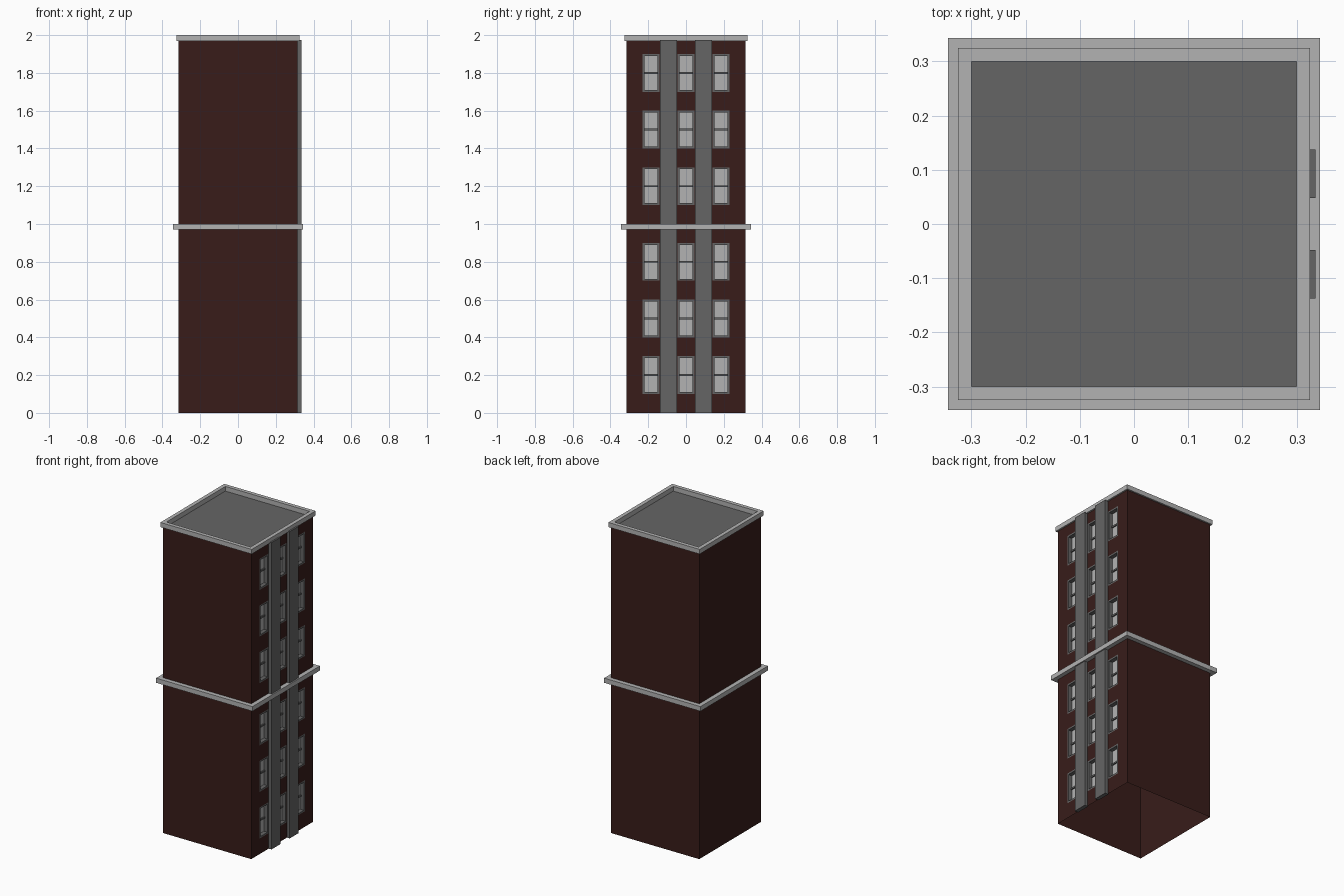
import bpy, bmesh

if "Cube" in bpy.data.objects:
    bpy.data.objects.remove(bpy.data.objects["Cube"])

W = 0.315          # half width of the walls
TOP = 1.97         # roof level


def material(name, rgb):
    m = bpy.data.materials.new(name)
    m.diffuse_color = (*rgb, 1)
    m.use_nodes = True
    m.node_tree.nodes["Principled BSDF"].inputs["Base Color"].default_value = m.diffuse_color
    return m


BRICK = material("brick", (0.040, 0.012, 0.010))
DARK = material("dark_grey", (0.13, 0.13, 0.13))
LIGHT = material("light_grey", (0.45, 0.45, 0.45))


def finish(name, bm, mat):
    bmesh.ops.remove_doubles(bm, verts=bm.verts, dist=1e-5)
    me = bpy.data.meshes.new(name)
    bm.to_mesh(me)
    bm.free()
    me.materials.append(mat)
    ob = bpy.data.objects.new(name, me)
    bpy.context.collection.objects.link(ob)
    return ob


def quad(bm, *pts):
    bm.faces.new([bm.verts.new(p) for p in pts])


def add_box(bm, lo, hi):
    verts = bmesh.ops.create_cube(bm, size=1)["verts"]
    for v in verts:
        v.co = [lo[i] if v.co[i] < 0 else hi[i] for i in range(3)]


def ring(name, outer, inner, z0, z1, mat):
    # square trim with an open centre
    bm = bmesh.new()
    signs = [(-1, -1), (1, -1), (1, 1), (-1, 1)]
    for i in range(4):
        a, b = signs[i], signs[(i + 1) % 4]
        p = lambda s, r, z: (s[0] * r, s[1] * r, z)
        quad(bm, p(a, outer, z0), p(b, outer, z0), p(b, outer, z1), p(a, outer, z1))
        quad(bm, p(a, outer, z1), p(b, outer, z1), p(b, inner, z1), p(a, inner, z1))
        quad(bm, p(a, inner, z1), p(b, inner, z1), p(b, inner, z0), p(a, inner, z0))
        quad(bm, p(a, inner, z0), p(b, inner, z0), p(b, outer, z0), p(a, outer, z0))
    return finish(name, bm, mat)


columns = [(-0.23, -0.14), (-0.045, 0.045), (0.14, 0.23)]
rows = [(z, z + 0.2) for z in (0.1, 0.4, 0.7, 1.1, 1.4, 1.7)]

# Walls: three plain sides, open underneath, and a window side with openings
bm = bmesh.new()
quad(bm, (-W, -W, 0), (W, -W, 0), (W, -W, TOP), (-W, -W, TOP))
quad(bm, (W, W, 0), (-W, W, 0), (-W, W, TOP), (W, W, TOP))
quad(bm, (-W, W, 0), (-W, -W, 0), (-W, -W, TOP), (-W, W, TOP))
ys = [-W] + [y for c in columns for y in c] + [W]
zs = [0] + [z for r in rows for z in r] + [TOP]
for i in range(len(ys) - 1):
    for j in range(len(zs) - 1):
        if i % 2 and j % 2:
            continue
        y0, y1, z0, z1 = ys[i], ys[i + 1], zs[j], zs[j + 1]
        quad(bm, (W, y0, z0), (W, y1, z0), (W, y1, z1), (W, y0, z1))
finish("walls", bm, BRICK)

# Windows: lined recess with frame bars, and two panes each
frames, panes = bmesh.new(), bmesh.new()
BACK, F = W - 0.03, 0.01
for y0, y1 in columns:
    for z0, z1 in rows:
        zm = (z0 + z1) / 2
        add_box(frames, (BACK, y0, z0), (W, y0 + F, z1))
        add_box(frames, (BACK, y1 - F, z0), (W, y1, z1))
        add_box(frames, (BACK, y0 + F, z0), (W, y1 - F, z0 + F))
        add_box(frames, (BACK, y0 + F, z1 - F), (W, y1 - F, z1))
        add_box(frames, (BACK, y0 + F, zm - 0.005), (BACK + 0.012, y1 - F, zm + 0.005))
        quad(panes, (BACK + 0.004, y0, z0), (BACK + 0.004, y1, z0),
             (BACK + 0.004, y1, z1), (BACK + 0.004, y0, z1))
me = finish("window_frames", frames, DARK)
finish("window_panes", panes, LIGHT)

# Pilasters between the window columns
bm = bmesh.new()
for y in (-0.0925, 0.0925):
    add_box(bm, (W - 0.005, y - 0.045, 0), (0.335, y + 0.045, TOP + 0.005))
finish("pilasters", bm, DARK)

# Flat roof and stone trims
bm = bmesh.new()
quad(bm, (-W, -W, TOP), (W, -W, TOP), (W, W, TOP), (-W, W, TOP))
finish("roof", bm, DARK)
ring("cornice", 0.325, 0.30, TOP, 2.0, LIGHT)
ring("middle_band", 0.343, 0.31, 0.97, 1.0, LIGHT)
